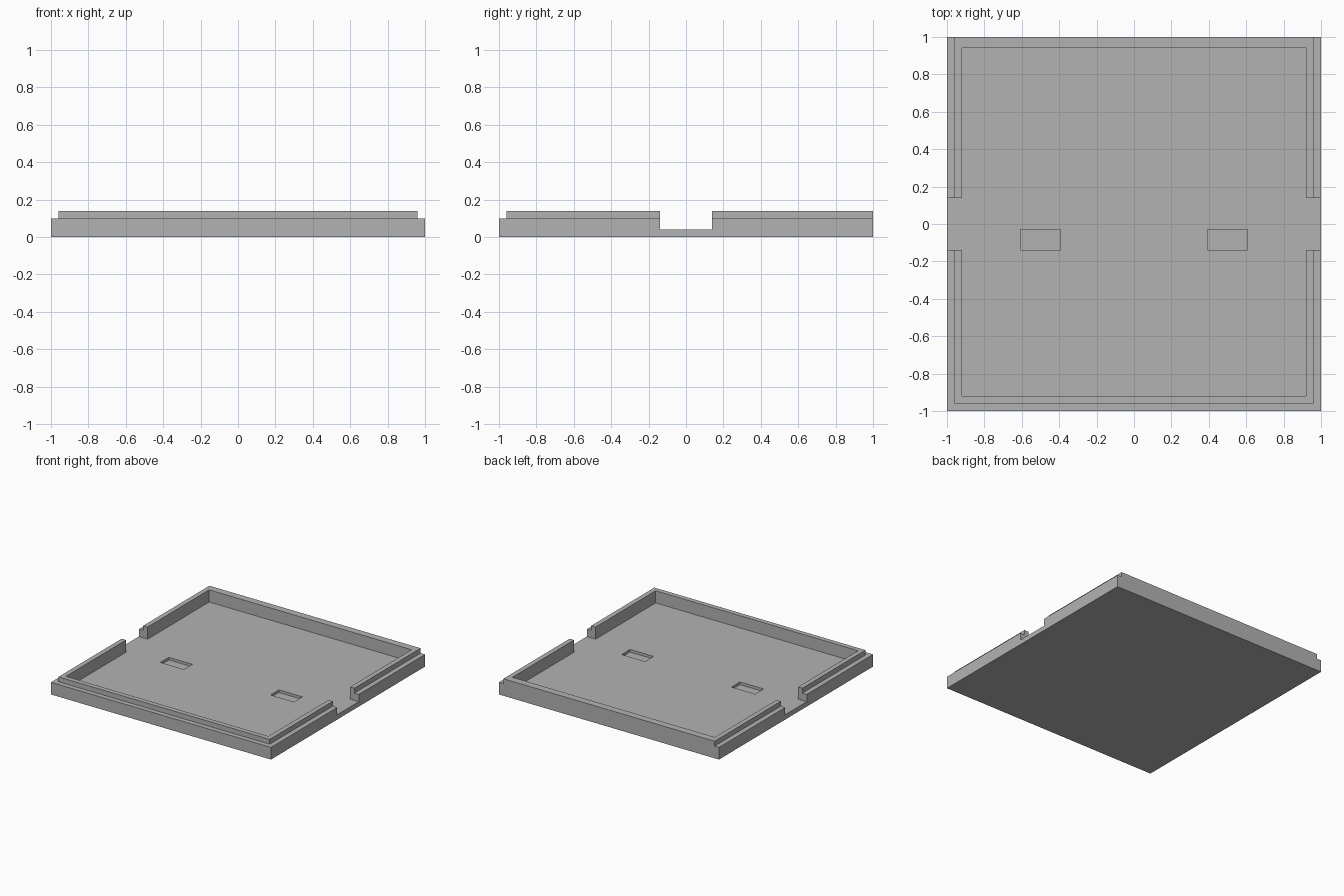
import bpy
import bmesh

if "Cube" in bpy.data.objects:
    bpy.data.objects.remove(bpy.data.objects["Cube"])

FLOOR, LEDGE, TOP = 0.04, 0.10, 0.14

grey = bpy.data.materials.new("plain grey")
grey.diffuse_color = (0.45, 0.45, 0.45, 1)
grey.use_nodes = True
grey.node_tree.nodes["Principled BSDF"].inputs["Base Color"].default_value = grey.diffuse_color


def prism(name, outline, z0, z1):
    """Extrude an xy outline from z0 up to z1."""
    bm = bmesh.new()
    face = bm.faces.new([bm.verts.new((x, y, z0)) for x, y in outline])
    top = bmesh.ops.extrude_face_region(bm, geom=[face])["geom"]
    bmesh.ops.translate(bm, vec=(0, 0, z1 - z0),
                        verts=[v for v in top if isinstance(v, bmesh.types.BMVert)])
    bmesh.ops.recalc_face_normals(bm, faces=bm.faces)
    mesh = bpy.data.meshes.new(name)
    bm.to_mesh(mesh)
    bm.free()
    mesh.materials.append(grey)
    obj = bpy.data.objects.new(name, mesh)
    bpy.context.collection.objects.link(obj)
    return obj


def rect(x0, x1, y0, y1):
    return [(x0, y0), (x1, y0), (x1, y1), (x0, y1)]


def carve(target, cutter):
    mod = target.modifiers.new(cutter.name, "BOOLEAN")
    mod.operation = "DIFFERENCE"
    mod.solver = "EXACT"
    mod.object = cutter
    bpy.context.view_layer.objects.active = target
    bpy.ops.object.modifier_apply(modifier=mod.name)
    bpy.data.objects.remove(cutter)


# Solid tray block
tray = prism("tray", rect(-1, 1, -1, 1), 0, TOP)

# Stepped ledge along the left, front and right rims; the back stays flush
ledge = [(-1.1, 1.1), (-1.1, -1.1), (1.1, -1.1), (1.1, 1.1),
         (0.96, 1.1), (0.96, -0.96), (-0.96, -0.96), (-0.96, 1.1)]
carve(tray, prism("ledge_cutter", ledge, LEDGE, 0.3))

# Inner cavity joined to the side openings
right = [(0.92, -0.92), (0.92, -0.14), (1.1, -0.14),
         (1.1, 0.14), (0.92, 0.14), (0.92, 0.94)]
cavity = right + [(-x, y) for x, y in reversed(right)]
carve(tray, prism("cavity_cutter", cavity, FLOOR, 0.3))

# Two shallow pockets in the floor
for x in (-0.5, 0.5):
    carve(tray, prism("pocket_cutter", rect(x - 0.107, x + 0.107, -0.14, -0.03), 0.018, 0.3))
